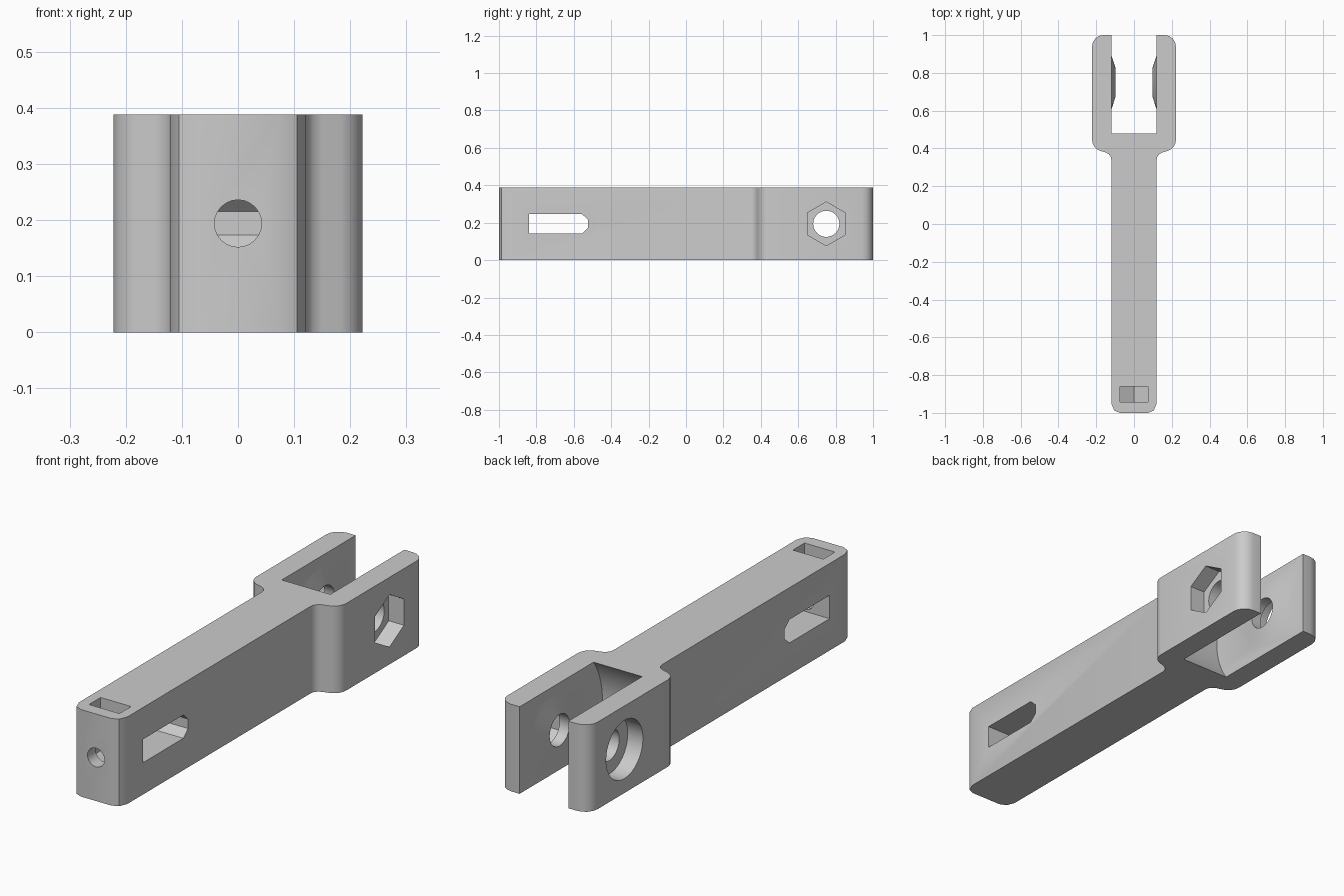
import bpy, bmesh
from math import sin, cos, pi, radians
from mathutils import Vector

default = bpy.data.objects.get("Cube")
if default:
    bpy.data.objects.remove(default, do_unlink=True)

HEIGHT = 0.388
MID = HEIGHT / 2
PIVOT = 0.75          # y of the hinge axis

grey = bpy.data.materials.new("light grey")
grey.use_nodes = True
grey.diffuse_color = (0.6, 0.6, 0.6, 1)
grey.node_tree.nodes["Principled BSDF"].inputs["Base Color"].default_value = (0.6, 0.6, 0.6, 1)


def loft(name, axis, start, end, first, last=None):
    """Solid between two 2D outlines, placed along the x, y or z axis."""
    def place(p, d):
        return Vector({"x": (d, p[0], p[1]), "y": (p[0], d, p[1]), "z": (p[0], p[1], d)}[axis])
    last = last or first
    bm = bmesh.new()
    a = [bm.verts.new(place(p, start)) for p in first]
    b = [bm.verts.new(place(p, end)) for p in last]
    bm.faces.new(a)
    bm.faces.new(b)
    for i in range(len(a)):
        j = (i + 1) % len(a)
        bm.faces.new((a[i], a[j], b[j], b[i]))
    bmesh.ops.recalc_face_normals(bm, faces=bm.faces)
    mesh = bpy.data.meshes.new(name)
    bm.to_mesh(mesh)
    bm.free()
    mesh.materials.append(grey)
    obj = bpy.data.objects.new(name, mesh)
    bpy.context.collection.objects.link(obj)
    return obj


def ring(u, v, radius, sides=32, turn=0.0):
    return [(u + radius * cos(turn + 2 * pi * i / sides),
             v + radius * sin(turn + 2 * pi * i / sides)) for i in range(sides)]


def arc(u, v, radius, a0, a1, steps=4):
    angles = [radians(a0 + (a1 - a0) * i / steps) for i in range(steps + 1)]
    return [(u + radius * cos(a), v + radius * sin(a)) for a in angles]


def combine(target, tool, operation):
    tool.hide_render = True
    mod = target.modifiers.new(operation.title(), "BOOLEAN")
    mod.operation, mod.object, mod.solver = operation, tool, "EXACT"
    bpy.context.view_layer.objects.active = target
    bpy.ops.object.modifier_apply(modifier=mod.name)
    bpy.data.objects.remove(tool, do_unlink=True)


# Arm with wider fork end: half outline from front to back, then mirrored
half = [(0.075, -1), (0.105, -0.987), (0.12, -0.95)]
half += arc(0.16, 0.34, 0.04, 180, 105, 3)
half += arc(0.162, 0.445, 0.06, -70, 0, 4)
half += arc(0.162, 0.94, 0.06, 0, 90, 4)
outline = half + [(-x, y) for x, y in reversed(half)]
arm = loft("clevis_arm", "z", 0, HEIGHT, outline)

# Fork gap with a rounded-out floor around the hinge axis
combine(arm, loft("fork_gap", "x", -0.12, 0.12, ring(PIVOT, MID, 0.333, 96)), "DIFFERENCE")

# Tapered bosses inside the fork, one on each cheek
for side in (-1, 1):
    boss = loft("boss", "x", side * 0.125, side * 0.098,
                ring(PIVOT, MID, 0.16), ring(PIVOT, MID, 0.077))
    combine(arm, boss, "UNION")

# Hinge bolt hole, hexagonal nut recess and round head recess
combine(arm, loft("bolt_hole", "x", -0.3, 0.3, ring(PIVOT, MID, 0.07)), "DIFFERENCE")
combine(arm, loft("nut_recess", "x", 0.147, 0.3, ring(PIVOT, MID, 0.117, 6, pi / 2)), "DIFFERENCE")
combine(arm, loft("head_recess", "x", -0.3, -0.147, ring(PIVOT, MID, 0.13)), "DIFFERENCE")

# Long window through the arm, bevelled at its inner end
upper = [(-0.84, 0.052), (-0.556, 0.052), (-0.523, 0.021)]
window = [(y, MID + z) for y, z in upper] + [(y, MID - z) for y, z in reversed(upper)]
combine(arm, loft("side_window", "x", -0.3, 0.3, window), "DIFFERENCE")

# Nut trap dropped in from the top, with a pointed floor
trap = [(-0.075, 0.5), (-0.075, MID - 0.043), (0, MID - 0.087), (0.075, MID - 0.043), (0.075, 0.5)]
combine(arm, loft("nut_trap", "y", -0.942, -0.86, trap), "DIFFERENCE")

# Screw hole from the front face into the window
combine(arm, loft("screw_hole", "y", -1.1, -0.8, ring(0, MID, 0.042, 24)), "DIFFERENCE")

# Smooth curved walls, keep hard edges
bpy.ops.object.select_all(action="DESELECT")
arm.select_set(True)
bpy.context.view_layer.objects.active = arm
bpy.ops.object.shade_smooth_by_angle(angle=radians(30))
